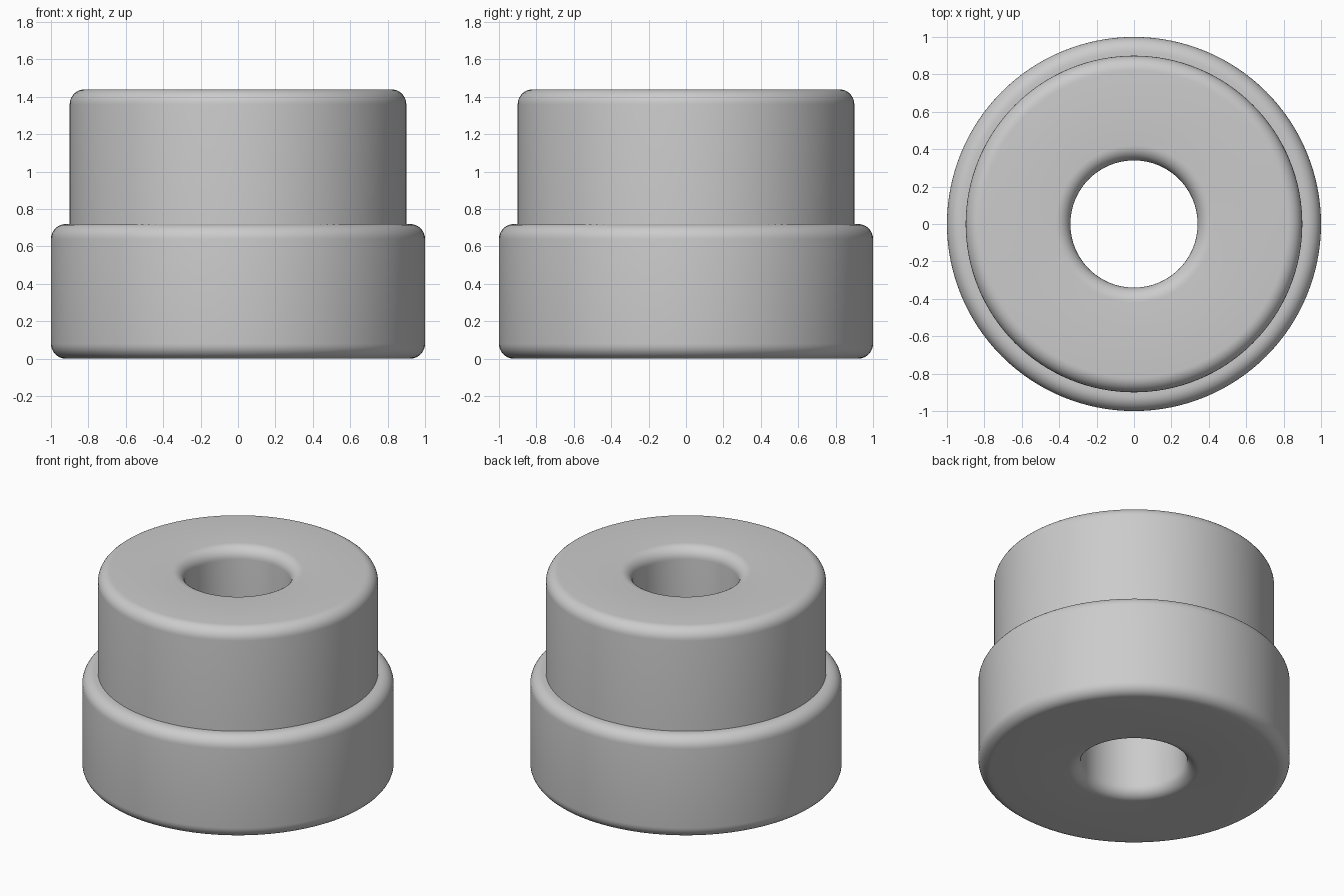
import bpy
import bmesh
from math import cos, sin, pi, radians

cube = bpy.data.objects.get("Cube")
if cube:
    bpy.data.objects.remove(cube)

BORE, LOWER, UPPER = 0.34, 1.0, 0.9
STEP, TOP = 0.72, 1.44
FILLET = 0.08
SEGMENTS, ARC_STEPS = 128, 8

grey = bpy.data.materials.new("plain_grey")
grey.use_nodes = True
colour = (0.6, 0.6, 0.6, 1)
grey.diffuse_color = colour
grey.node_tree.nodes["Principled BSDF"].inputs["Base Color"].default_value = colour


def fillet(r, z, start):
    """Quarter arc, counter-clockwise, about the centre (r, z)."""
    angles = [start + pi / 2 * i / ARC_STEPS for i in range(ARC_STEPS + 1)]
    return [(r + FILLET * cos(a), z + FILLET * sin(a)) for a in angles]


# Half section: rounded outer rims, sharp inner step, rounded bore rims
profile = (
    fillet(LOWER - FILLET, FILLET, -pi / 2)
    + fillet(LOWER - FILLET, STEP - FILLET, 0)
    + [(UPPER, STEP)]
    + fillet(UPPER - FILLET, TOP - FILLET, 0)
    + fillet(BORE + FILLET, TOP - FILLET, pi / 2)
    + fillet(BORE + FILLET, FILLET, pi)
)

# Revolve the section into a stepped bushing
bm = bmesh.new()
rings = []
for s in range(SEGMENTS):
    a = 2 * pi * s / SEGMENTS
    rings.append([bm.verts.new((r * cos(a), r * sin(a), z)) for r, z in profile])
for s, ring in enumerate(rings):
    following = rings[(s + 1) % SEGMENTS]
    for i in range(len(profile)):
        j = (i + 1) % len(profile)
        bm.faces.new((ring[i], following[i], following[j], ring[j]))
bmesh.ops.recalc_face_normals(bm, faces=bm.faces)
mesh = bpy.data.meshes.new("stepped_bushing")
bm.to_mesh(mesh)
bm.free()

bushing = bpy.data.objects.new("stepped_bushing", mesh)
bpy.context.collection.objects.link(bushing)
mesh.materials.append(grey)
bpy.context.view_layer.objects.active = bushing
bushing.select_set(True)
bpy.ops.object.shade_smooth_by_angle(angle=radians(40))
